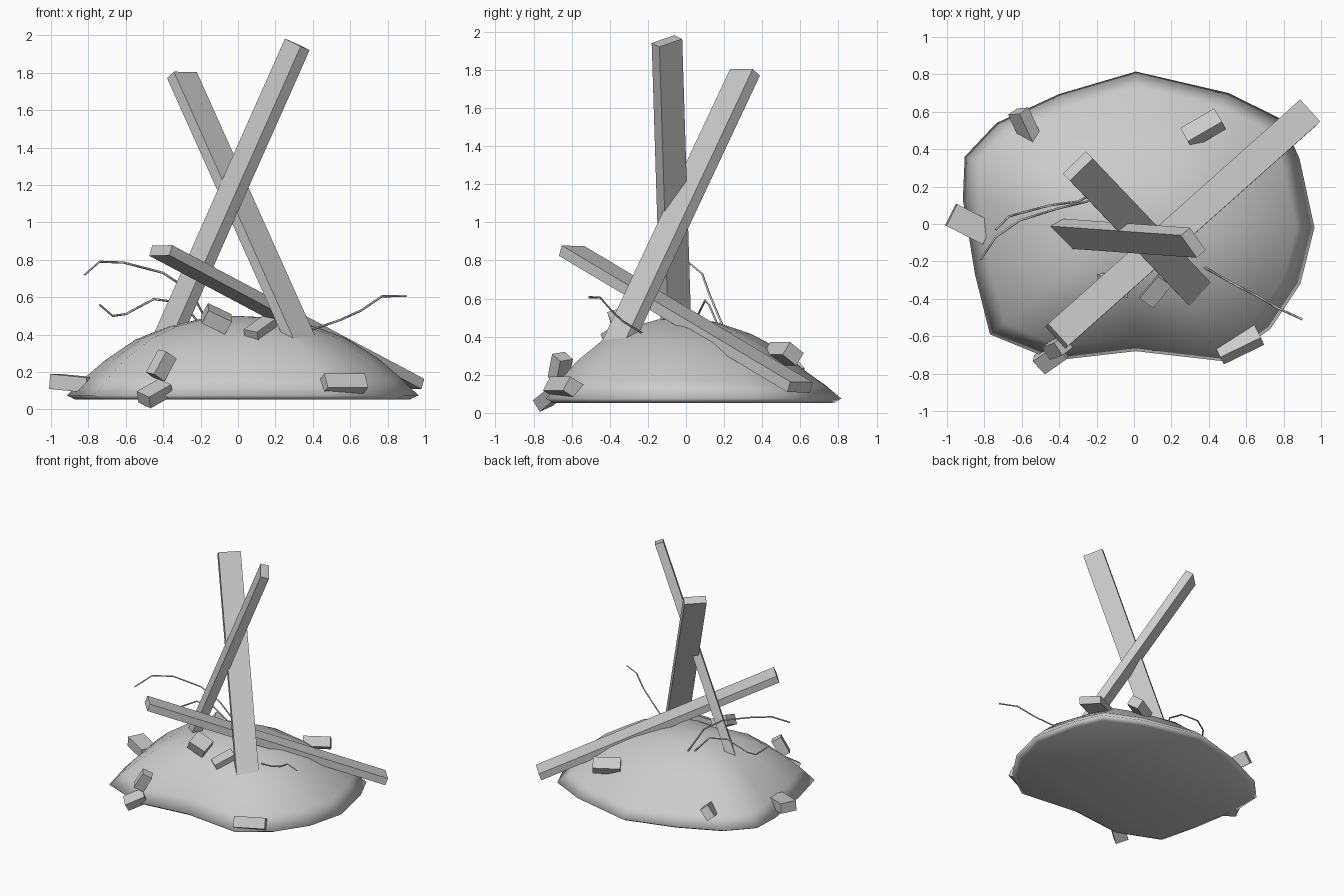
import bpy, bmesh, math
from mathutils import Vector, Matrix, Euler

if "Cube" in bpy.data.objects:
    bpy.data.objects.remove(bpy.data.objects["Cube"])


def finish(bm, name, smooth=False):
    bmesh.ops.recalc_face_normals(bm, faces=bm.faces)
    me = bpy.data.meshes.new(name)
    bm.to_mesh(me)
    bm.free()
    ob = bpy.data.objects.new(name, me)
    bpy.context.collection.objects.link(ob)
    for p in me.polygons:
        p.use_smooth = smooth
    return ob


def box(name, matrix, size):
    bm = bmesh.new()
    bmesh.ops.create_cube(bm, size=1, matrix=matrix @ Matrix.Diagonal((*size, 1)))
    return finish(bm, name)


def beam(name, start, end, across, width, thick):
    """Plank between two end centres; 'across' is the direction of its width."""
    a, b = Vector(start), Vector(end)
    z = (b - a).normalized()
    x = Vector(across)
    x = (x - z * x.dot(z)).normalized()
    y = z.cross(x)
    m = Matrix((x, y, z)).transposed().to_4x4()
    m.translation = (a + b) / 2
    box(name, m, (width, thick, (b - a).length))


def brick(name, loc, size, rot):
    e = Euler([math.radians(r) for r in rot])
    box(name, Matrix.Translation(loc) @ e.to_matrix().to_4x4(), size)


def wire(name, pts):
    cu = bpy.data.curves.new(name, 'CURVE')
    cu.dimensions = '3D'
    cu.bevel_depth = 0.006
    cu.bevel_resolution = 0
    cu.use_fill_caps = True
    sp = cu.splines.new('POLY')
    sp.points.add(len(pts) - 1)
    for p, c in zip(sp.points, pts):
        p.co = (*c, 1)
    bpy.context.collection.objects.link(bpy.data.objects.new(name, cu))


# rubble mound: irregular outline lofted in rings to the peak
outline = [(.965, -.02), (.885, .35), (.79, .56), (.505, .70), (.01, .815), (-.40, .695),
           (-.735, .54), (-.905, .36), (-.915, .13), (-.85, -.27), (-.77, -.59), (-.43, -.73),
           (.01, -.68), (.49, -.735), (.73, -.56), (.89, -.32)]
rings = [(.95, .052), (1, .075), (.9, .17), (.78, .27), (.6, .38), (.42, .445), (.2, .49)]
bm = bmesh.new()
loops = []
for k, h in rings:
    loop = []
    for x, y in outline:
        slope = .07 * (1 - k) / .22 if k > .78 else .07 * k / .78
        z = h - (slope * max(y, 0) if k < 1 and h > .1 else 0)
        loop.append(bm.verts.new((x * k, y * k, z)))
    loops.append(loop)
n = len(outline)
for lo, hi in zip(loops, loops[1:]):
    for i in range(n):
        j = (i + 1) % n
        bm.faces.new((lo[i], lo[j], hi[j], hi[i]))
bm.faces.new(loops[0])
peak = bm.verts.new((0, .03, .5))
for i in range(n):
    bm.faces.new((loops[-1][i], loops[-1][(i + 1) % n], peak))
finish(bm, "rubble_mound", True)

# three fallen beams
beam("upright_beam_right", (-.39, -.05, .36), (.317, -.10, 1.952), (.085, -.12, -.04), .152, .066)
beam("upright_beam_left", (.405, -.43, .215), (-.30, .31, 1.788), (.12, .122, .005), .17, .063)
beam("leaning_beam", (-.413, -.60, .85), (.935, .599, .135), (.115, -.115, 0), .16, .058)

# loose bricks
bricks = [((.56, -.64, .13), (.24, .10, .085), (-30, 0, 26)),
          ((.37, .51, .31), (.21, .10, .08), (-35, 0, 30)),
          ((-.88, 0, .14), (.22, .13, .08), (0, 5, -27)),
          ((-.58, .52, .19), (.19, .10, .07), (55, 15, -65)),
          ((-.445, -.71, .085), (.16, .10, .07), (20, -25, 35)),
          ((-.41, -.66, .235), (.14, .08, .08), (15, -60, 20)),
          ((-.115, -.33, .485), (.14, .13, .08), (20, 25, 10)),
          ((.12, -.35, .425), (.17, .09, .07), (10, -25, 50))]
for i, b in enumerate(bricks):
    brick(f"brick_{i + 1}", *b)

# bent wires
wire("wire_long", [(-.82, -.19, .72), (-.74, -.07, .79), (-.61, .02, .785), (-.4, .085, .73),
                   (-.25, .12, .63), (-.15, .2, .44)])
wire("wire_short", [(-.74, -.03, .56), (-.67, .04, .50), (-.60, .06, .51), (-.45, .10, .59),
                    (-.30, .12, .57), (-.18, .18, .43)])
wire("wire_right", [(.90, -.51, .607), (.77, -.45, .605), (.66, -.385, .53), (.55, -.33, .48),
                    (.32, -.20, .40)])
